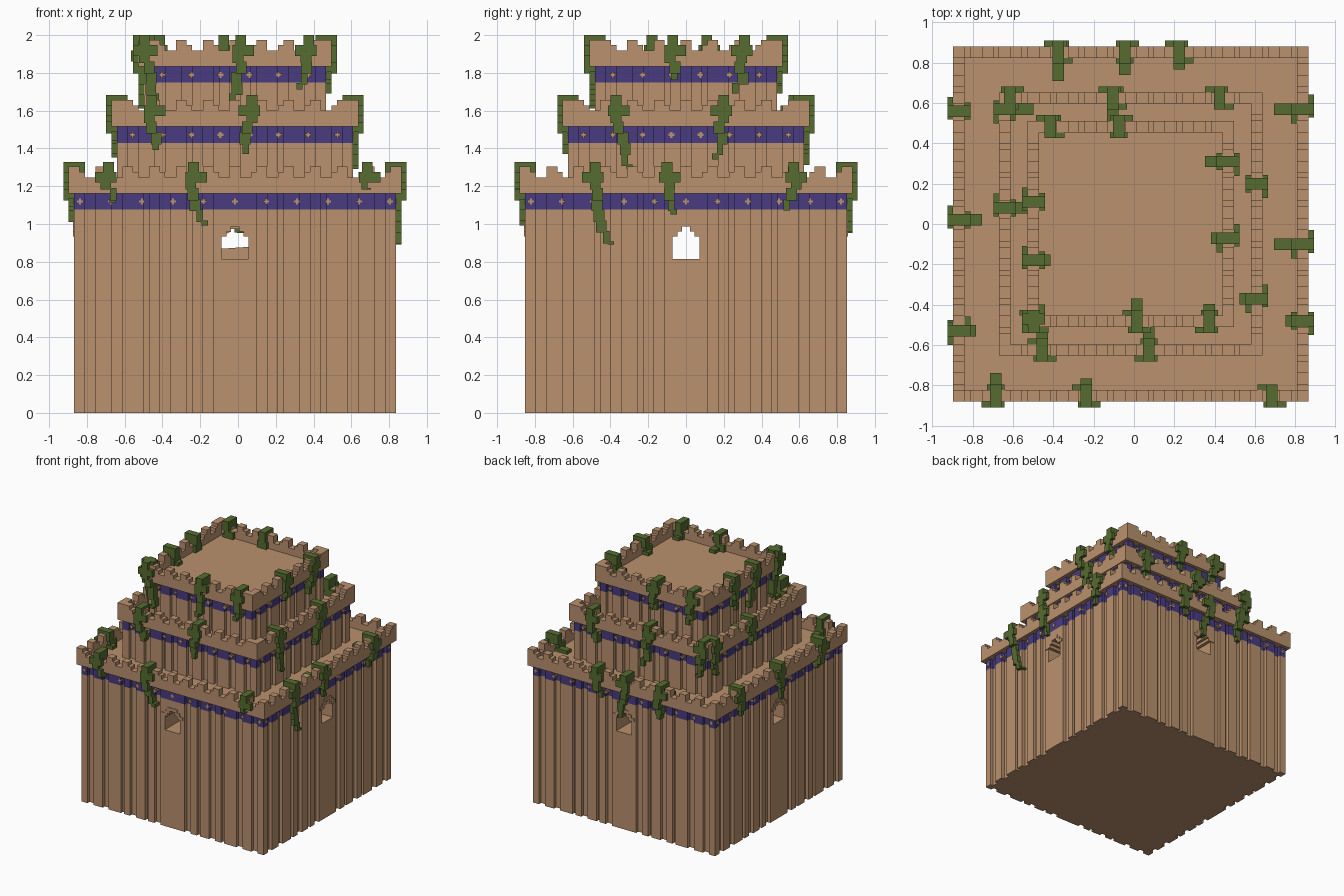
import bpy, bmesh, math, random
from mathutils import Matrix, Vector

random.seed(4)
cube = bpy.data.objects.get("Cube")
if cube:
    bpy.data.objects.remove(cube, do_unlink=True)

V = 0.0284                                    # block size
CENTRE = Matrix.Translation((-0.016, 0, 0))   # tower axis


def material(name, rgb):
    m = bpy.data.materials.new(name)
    m.use_nodes = True
    m.diffuse_color = (*rgb, 1)
    bsdf = m.node_tree.nodes["Principled BSDF"]
    bsdf.inputs["Base Color"].default_value = (*rgb, 1)
    bsdf.inputs["Roughness"].default_value = 0.9
    return m


TAN = material("sandstone", (0.491, 0.285, 0.156))
BLUE = material("blue_band", (0.065, 0.045, 0.216))
GREEN = material("ivy_green", (0.093, 0.150, 0.030))


def side_matrix(k):
    """Side 0 is the front, then anticlockwise: left (+x), back, right (-x)."""
    return CENTRE @ Matrix.Rotation(k * math.pi / 2, 4, 'Z')


def finish(bm, name, *mats):
    bmesh.ops.recalc_face_normals(bm, faces=bm.faces)
    me = bpy.data.meshes.new(name)
    bm.to_mesh(me)
    bm.free()
    for m in mats:
        me.materials.append(m)
    ob = bpy.data.objects.new(name, me)
    bpy.context.collection.objects.link(ob)
    return ob


def box(bm, k, u, d, z):
    """Block on side k: u along the wall, d outwards from the axis, z up."""
    size = Vector((u[1] - u[0], d[1] - d[0], z[1] - z[0]))
    mid = Vector((sum(u) / 2, -sum(d) / 2, sum(z) / 2))
    mat = side_matrix(k) @ Matrix.Translation(mid) @ Matrix.Diagonal((*size, 1))
    bmesh.ops.create_cube(bm, size=1, matrix=mat)


def prism(bm, pts, levels, mat):
    """Stack of rings through the given heights, closed at both ends."""
    rings = [[bm.verts.new(mat @ Vector((x, y, z))) for x, y in pts] for z in levels]
    n = len(pts)
    bm.faces.new(rings[0][::-1])
    bm.faces.new(rings[-1])
    for a, b in zip(rings, rings[1:]):
        for i in range(n):
            bm.faces.new((a[i], a[(i + 1) % n], b[(i + 1) % n], b[i]))


# Tiers: wall width in blocks, foot height, parapet foot, crosses per side, cross spacing
TIERS = [(60, 0.0, 1.162, 11, 0.164), (44, 1.185, 1.515, 8, 0.155), (34, 1.535, 1.833, 6, 0.155)]
NAMES = ["lower", "middle", "upper"]
# Pilaster edges in blocks from a corner, and window arch steps (half width, top)
STEPS = [0, 2, 4, 7, 9, 13, 14, 16, 18, 21, 22, 24, 26]
ARCH = [(0.071, 0.934), (0.045, 0.960), (0.022, 0.987)]


def build_wall(name, n, foot, top):
    h = n * V / 2
    b = [s for s in STEPS if s < n / 2]
    b += [n - s for s in reversed(b)]
    pts = []
    for k in range(4):
        rot = Matrix.Rotation(k * math.pi / 2, 3, 'Z')
        side = []
        for i, (p, q) in enumerate(zip(b, b[1:])):
            d = h if i % 2 == 0 else h - V
            side += [(p * V - h, -d), (q * V - h, -d)]
        pts += [(rot @ Vector((*p, 0))).to_2d() for p in side[:-1]]
    bm = bmesh.new()
    band = top - 0.085
    prism(bm, pts, (foot, band, top), CENTRE)
    for f in bm.faces:
        if f.calc_center_median().z > band and abs(f.normal.z) < 0.5:
            f.material_index = 1
    return finish(bm, name, TAN, BLUE)


def build_parapet(name, n, foot):
    h, low = n * V / 2, foot + 0.085
    bm = bmesh.new()
    box(bm, 0, (-h, h), (-h, h), (foot, foot + V))
    for k in range(4):
        box(bm, k, (-h, h - 2 * V), (h - 2 * V, h), (foot + V, low))
        # stepped merlons, mirrored about the middle, with full height corners
        for i in range(n - 2):
            level = 2 if i < 2 else (2, 0, 0, 1, 2)[int(abs(i + 0.5 - n / 2)) % 5]
            if level:
                box(bm, k, (i * V - h, (i + 1) * V - h), (h - 2 * V, h),
                    (low, low + level * 0.0285))
    finish(bm, name, TAN)


walls = []
for name, (n, foot, top, crosses, gap) in zip(NAMES, TIERS):
    walls.append(build_wall(name + "_wall", n, foot, top))
    build_parapet(name + "_parapet", n + 2, top)
    # small crosses along the blue band
    bm = bmesh.new()
    h, zc = n * V / 2, top - 0.043
    for k in range(4):
        for i in range(crosses):
            u = (i - (crosses - 1) / 2) * gap
            for a, b in ((0.016, 0.006), (0.006, 0.016)):
                box(bm, k, (u - a, u + a), (h - V, h + 0.004), (zc - b, zc + b))
    finish(bm, name + "_crosses", TAN)

# Arched window openings running through the lower wall
for k in range(2):
    right, z0 = [], 0.814
    for w, z1 in ARCH:
        right += [(w, z0), (w, z1)]
        z0 = z1
    pts = right + [(-x, z) for x, z in reversed(right)]
    bm = bmesh.new()
    prism(bm, pts, (-1, 1), side_matrix(k) @ Matrix.Rotation(math.pi / 2, 4, 'X'))
    cutter = finish(bm, "window_cutter", TAN)
    cutter.hide_render = True
    mod = walls[0].modifiers.new("window", 'BOOLEAN')
    mod.operation, mod.solver, mod.object = 'DIFFERENCE', 'EXACT', cutter
    bpy.context.view_layer.objects.active = walls[0]
    bpy.ops.object.modifier_apply(modifier=mod.name)
    bpy.data.objects.remove(cutter, do_unlink=True)

# Stepped hoods over the windows
bm = bmesh.new()
h = 30 * V
for k in range(4):
    for a, b, z in ((0.045, 0.1, 0.934), (0.022, 0.071, 0.960), (0, 0.045, 0.987)):
        for u in ((a, b), (-b, -a)):
            box(bm, k, u, (h - 0.002, h + 0.006), (z, z + 0.0265))
finish(bm, "window_hoods", TAN)


def vine(bm, k, t, u, end):
    """Ivy draped over a parapet, then trailing down the wall to height end."""
    n, _, foot, _, _ = TIERS[t]
    wall = n * V / 2
    h = wall + V
    low, top = foot + 0.085, foot + 0.167
    s = random.choice((-1, 1)) * V / 2
    crawl = random.randint(3, 6) * V
    # saddle, outer tuft, inner tuft and a runner over the roof
    box(bm, k, (u - V, u + V), (h - 3 * V, h + V), (low, top))
    box(bm, k, (u + s - 2 * V, u + s + 2 * V), (h, h + V), (low - V, low + V))
    box(bm, k, (u - s - 2 * V, u - s + V), (h - 3 * V, h - 2 * V), (foot + V, low))
    box(bm, k, (u - V, u + V), (h - crawl, h - 2 * V), (foot + V, foot + 2 * V))
    # trailing strand, stepping sideways towards the wall's middle
    z, drift = low, -math.copysign(0.2, u)
    while z > end:
        x = u + drift * (low - z) + random.choice((-0.5, 0, 0.5)) * V
        w = V if z > end + 3 * V else 0.6 * V
        z1 = max(z - 2 * V, end)
        d = (h, h + V) if z > foot + 0.001 else (wall - V, wall + V)
        box(bm, k, (x - w, x + w), d, (z1 - 0.3 * V, z))
        if z > foot > z1:
            box(bm, k, (x - w, x + w), (wall, h + V), (foot - V, foot))
        z = z1


# Vines by side, then by tier: (position along the side, lowest height)
VINES = [
    [[(-0.67, 1.12), (-0.22, 1.0), (0.7, 1.19)], [(-0.44, 1.4), (0.09, 1.38)],
     [(0.03, 1.66), (0.39, 1.72), (-0.48, 1.62)]],
    [[(-0.1, 1.06), (-0.48, 0.9), (0.57, 1.08)], [(0.2, 1.35), (-0.37, 1.3)],
     [(0.31, 1.7), (-0.07, 1.77)]],
    [[(0.36, 1.04), (0.03, 0.96), (-0.24, 1.08)], [(0.6, 1.36), (0.09, 1.32), (-0.44, 1.4)],
     [(0.4, 1.7), (0.06, 1.74)]],
    [[(-0.56, 1.08), (-0.02, 1.02), (0.53, 1.1)], [(-0.57, 1.36), (-0.08, 1.45)],
     [(-0.11, 1.7), (0.18, 1.65), (0.47, 1.62)]],
]
bm = bmesh.new()
for k, tiers in enumerate(VINES):
    for t, spots in enumerate(tiers):
        for u, end in spots:
            vine(bm, k, t, u, end)
finish(bm, "ivy", GREEN)
